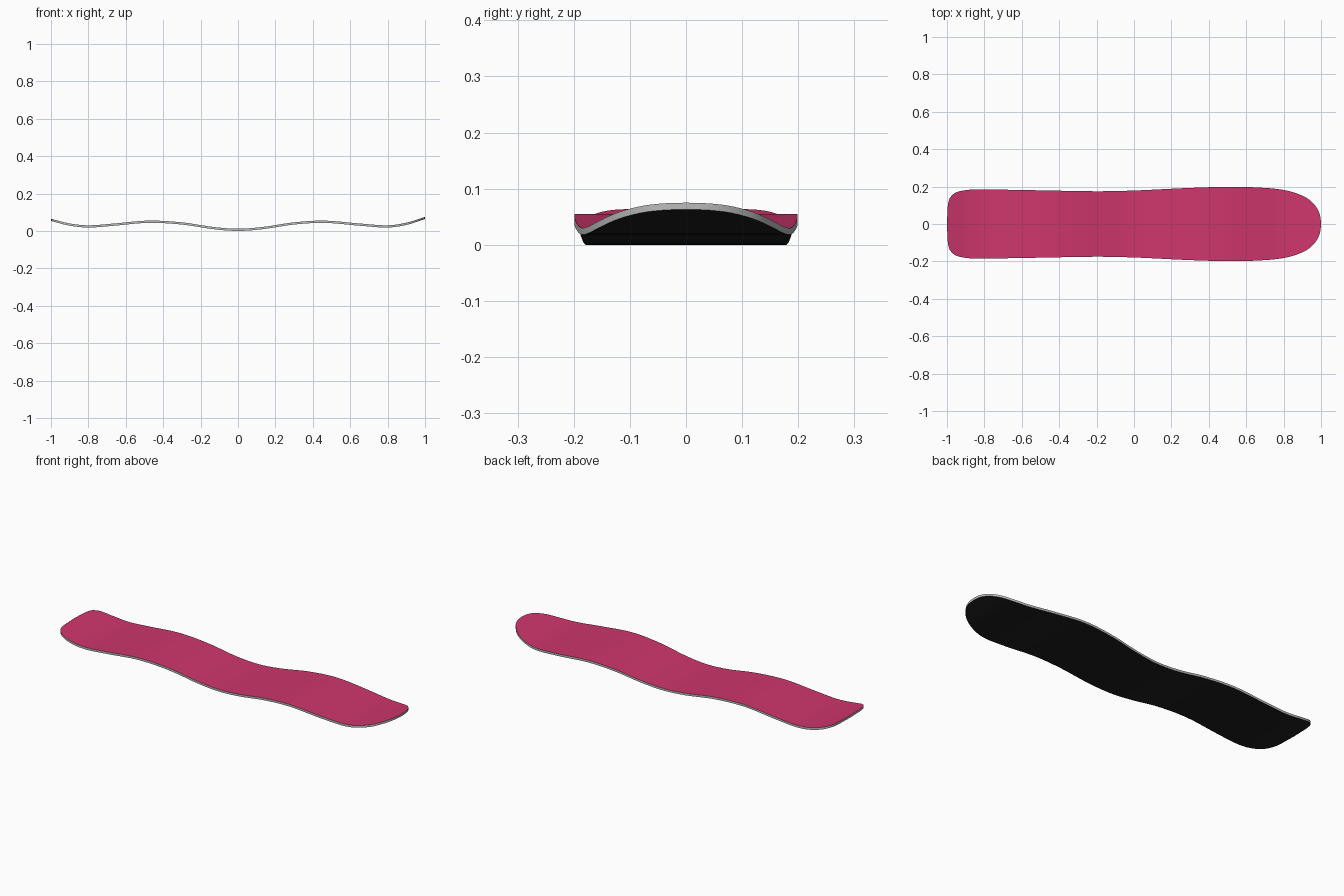
import bpy, bmesh
from math import hypot

if "Cube" in bpy.data.objects:
    bpy.data.objects.remove(bpy.data.objects["Cube"])

THICK = 0.012

# Half outline, tail to nose: (x, half width)
OUTLINE = [(-1, 0), (-0.998, 0.05), (-0.995, 0.1), (-0.985, 0.138), (-0.955, 0.167),
           (-0.9, 0.181), (-0.84, 0.185), (-0.5, 0.18), (-0.2, 0.175), (0, 0.179),
           (0.3, 0.193), (0.53, 0.199), (0.7, 0.193), (0.8, 0.182), (0.88, 0.16),
           (0.94, 0.128), (0.98, 0.082), (0.996, 0.04), (1, 0)]

# Underside height along the length: (x, z)
CAMBER = [(-1, 0.053), (-0.9, 0.028), (-0.8, 0.018), (-0.67, 0.027), (-0.48, 0.043),
          (-0.3, 0.034), (-0.13, 0.009), (0, 0), (0.13, 0.009), (0.3, 0.034),
          (0.46, 0.043), (0.66, 0.027), (0.8, 0.018), (0.9, 0.032), (1, 0.063)]


def spline(ts, vs, t):
    """Smooth curve through the points (ts, vs), evaluated at t."""
    n = len(ts)

    def slope(i):
        a, b = max(i - 1, 0), min(i + 1, n - 1)
        return (vs[b] - vs[a]) / (ts[b] - ts[a])

    i = 0
    while i < n - 2 and t > ts[i + 1]:
        i += 1
    h = ts[i + 1] - ts[i]
    u = (t - ts[i]) / h
    return ((2*u**3 - 3*u**2 + 1) * vs[i] + (u**3 - 2*u**2 + u) * h * slope(i)
            + (3*u**2 - 2*u**3) * vs[i + 1] + (u**3 - u**2) * h * slope(i + 1))


def material(name, rgb):
    m = bpy.data.materials.new(name)
    m.diffuse_color = (*rgb, 1)
    m.use_nodes = True
    m.node_tree.nodes["Principled BSDF"].inputs["Base Color"].default_value = m.diffuse_color
    return m


# Sample the outline by distance along it
xs, ws = zip(*OUTLINE)
dist = [0]
for a, b in zip(OUTLINE, OUTLINE[1:]):
    dist.append(dist[-1] + hypot(b[0] - a[0], b[1] - a[1]))
stations = []
for i in range(len(dist) - 1):
    steps = max(4, int((dist[i + 1] - dist[i]) / 0.025))
    for k in range(steps):
        t = dist[i] + (dist[i + 1] - dist[i]) * k / steps
        stations.append((spline(dist, xs, t), max(0, spline(dist, ws, t))))
stations.append((1, 0))

# Sweep a flat cross-section along the camber
cx, cz = zip(*CAMBER)
bm = bmesh.new()
rings = []
for x, w in stations:
    z = spline(cx, cz, x)
    section = [(-w, z), (0, z), (w, z), (w, z + THICK), (0, z + THICK), (-w, z + THICK)]
    rings.append([bm.verts.new((x, y, h)) for y, h in section])
SLOTS = [1, 1, 0, 2, 2, 0]      # base, base, rail, topsheet, topsheet, rail
for r, s in zip(rings, rings[1:]):
    for j in range(6):
        k = (j + 1) % 6
        bm.faces.new((r[j], r[k], s[k], s[j])).material_index = SLOTS[j]
bmesh.ops.remove_doubles(bm, verts=bm.verts, dist=1e-5)
bmesh.ops.recalc_face_normals(bm, faces=bm.faces)

mesh = bpy.data.meshes.new("snowboard_deck")
bm.to_mesh(mesh)
bm.free()
board = bpy.data.objects.new("snowboard_deck", mesh)
bpy.context.collection.objects.link(board)
mesh.materials.append(material("rail_grey", (0.5, 0.5, 0.5)))
mesh.materials.append(material("base_black", (0.013, 0.013, 0.013)))
mesh.materials.append(material("topsheet_pink", (0.62, 0.037, 0.15)))

# Smooth surfaces with crisp rails
bpy.context.view_layer.objects.active = board
board.select_set(True)
bpy.ops.object.shade_smooth_by_angle(angle=0.6)
